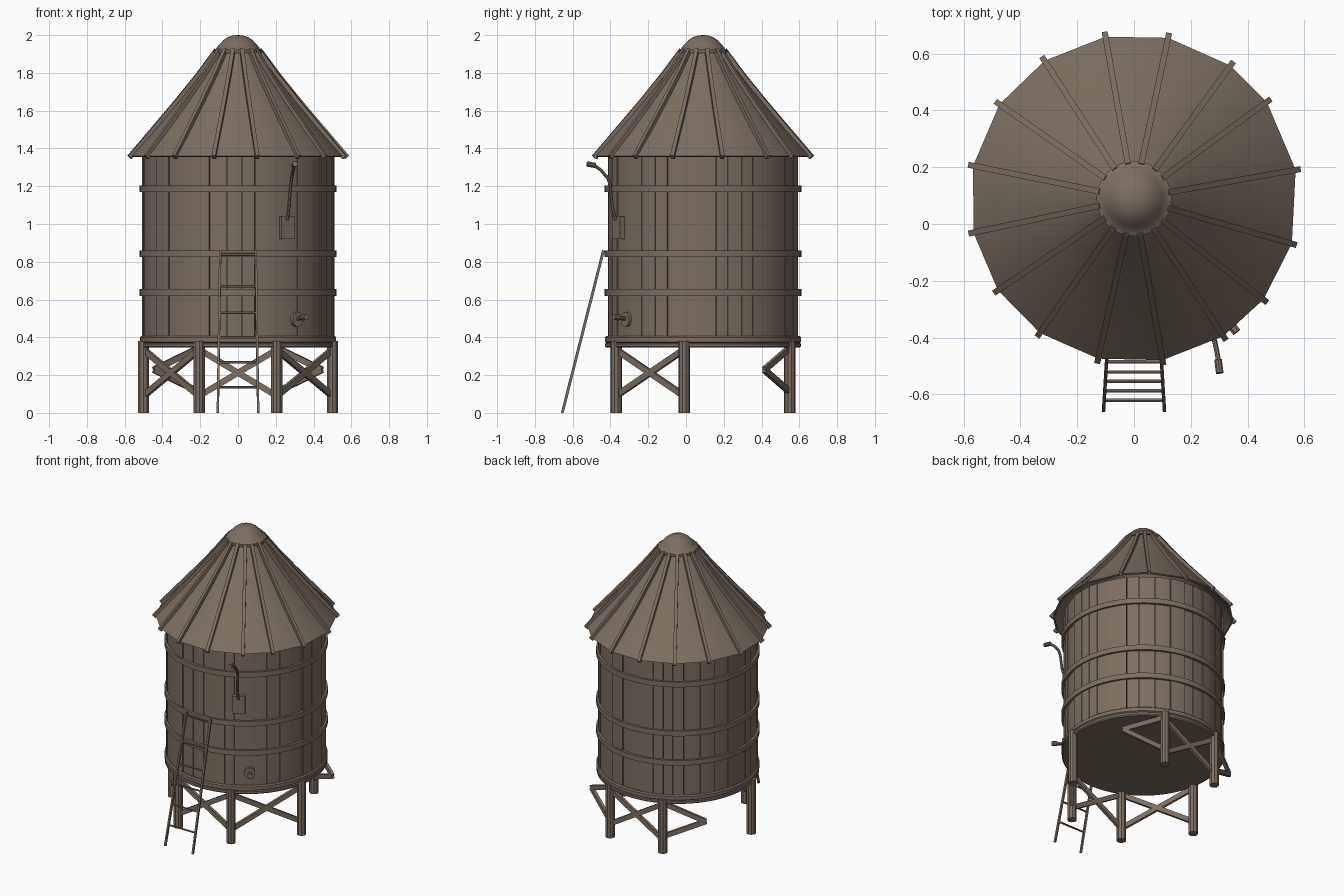
import bpy, bmesh, math, random
from mathutils import Vector

if "Cube" in bpy.data.objects:
    bpy.data.objects.remove(bpy.data.objects["Cube"])
random.seed(4)
CY = 0.09  # tank axis in y

wood = bpy.data.materials.new("weathered brown")
wood.diffuse_color = (0.205, 0.157, 0.117, 1)
wood.use_nodes = True
wood.node_tree.nodes["Principled BSDF"].inputs["Base Color"].default_value = wood.diffuse_color


def finish(bm, name, smooth=True):
    bmesh.ops.recalc_face_normals(bm, faces=bm.faces)
    me = bpy.data.meshes.new(name)
    bm.to_mesh(me)
    bm.free()
    ob = bpy.data.objects.new(name, me)
    bpy.context.collection.objects.link(ob)
    me.materials.append(wood)
    if smooth:
        bpy.ops.object.select_all(action='DESELECT')
        ob.select_set(True)
        bpy.context.view_layer.objects.active = ob
        bpy.ops.object.shade_smooth_by_angle(angle=math.radians(35))
    return ob


def polar(r, a, z):
    return Vector((r * math.cos(a), CY + r * math.sin(a), z))


def lathe(name, profile, angles, closed=False):
    """Revolve (r, z) points about the tank axis; r = 0 makes a pole."""
    bm = bmesh.new()
    rings = []
    for r, z in profile:
        if r == 0:
            rings.append([bm.verts.new((0, CY, z))] * len(angles))
        else:
            rings.append([bm.verts.new(polar(r, a, z)) for a in angles])
    pairs = list(zip(rings, rings[1:])) + ([(rings[-1], rings[0])] if closed else [])
    n = len(angles)
    for p, q in pairs:
        for i in range(n):
            j = (i + 1) % n
            vs = list(dict.fromkeys([p[i], p[j], q[j], q[i]]))
            bm.faces.new(vs)
    return finish(bm, name)


def sweep(bm, pts, w, h, sides=4, hint=Vector((0, 0, 1))):
    """Sweep a box (sides=4) or round section along a path."""
    pts = [Vector(p) for p in pts]
    rings = []
    for i, p in enumerate(pts):
        d = (pts[min(i + 1, len(pts) - 1)] - pts[max(i - 1, 0)]).normalized()
        s = d.cross(hint).normalized()
        u = s.cross(d)
        k = math.sqrt(2) if sides == 4 else 1
        ring = []
        for j in range(sides):
            a = 2 * math.pi * (j + 0.5) / sides
            ring.append(bm.verts.new(p + s * (k * w / 2 * math.cos(a)) + u * (k * h / 2 * math.sin(a))))
        rings.append(ring)
    for p, q in zip(rings, rings[1:]):
        for j in range(sides):
            bm.faces.new((p[j], p[(j + 1) % sides], q[(j + 1) % sides], q[j]))
    bm.faces.new(rings[0][::-1])
    bm.faces.new(rings[-1])


full = [2 * math.pi * i / 64 for i in range(64)]

# platform under the tank
lathe("platform", [(0, .345), (.51, .345), (.518, .352), (.518, .366), (.511, .37),
                   (.52, .376), (.52, .40), (.512, .407), (0, .407)], full)

# tank: inner drum plus uneven staves
lathe("tank_core", [(0, .40), (.494, .40), (.494, 1.37), (0, 1.37)], full)
bm = bmesh.new()
widths = [random.uniform(.7, 1.35) for _ in range(38)]
a, total = 0.0, sum(widths)
for w in widths:
    da = w / total * 2 * math.pi
    r = random.uniform(.502, .512)
    cols = []
    for k in range(4):
        t = a + .0025 + (da - .005) * k / 3
        cols.append([bm.verts.new(polar(rr, t, z)) for rr, z in
                     ((.49, .40), (r, .40), (r, 1.37), (.49, 1.37))])
    for c, d in zip(cols, cols[1:]):
        for i in range(4):
            bm.faces.new((c[i], d[i], d[(i + 1) % 4], c[(i + 1) % 4]))
    bm.faces.new(cols[0])
    bm.faces.new(cols[-1][::-1])
    a += da
finish(bm, "tank_staves")

# hoops
for name, z in (("lower", .637), ("middle", .843), ("upper", 1.187)):
    lathe(name + "_hoop", [(.49, z - .018), (.521, z - .018), (.521, z + .018), (.49, z + .018)],
          full, closed=True)

# roof: sixteen uneven corners, a rib on each
corners = [math.radians(d) for d in (10, 36, 54, 78, 100, 123, 145, 168.5, 192, 214, 235, 257.4,
                                     280, 303, 322, 344)]
slope = [(.578, 1.36), (.45, 1.50), (.325, 1.645), (.21, 1.785), (.112, 1.915)]
lathe("roof", slope + [(r - .012, z - .004) for r, z in slope[::-1]], corners, closed=True)
bm = bmesh.new()
for c in corners:
    path = [(.582, 1.348)] + slope[1:]
    sweep(bm, [polar(r + .004, c, z + .005) for r, z in path], .021, .026)
finish(bm, "roof_ribs")

# roof cap
lathe("roof_cap", [(0, 1.905), (.132, 1.905), (.132, 1.922), (.117, 1.928), (.10, 1.95), (.078, 1.973),
                   (.055, 1.989), (.028, 1.998), (0, 2.0)], full[::2])

# legs and cross braces
feet = [(-.205, .55), (-.5, -.01), (-.205, -.37), (.205, -.37), (.5, -.01), (.205, .55)]
bm = bmesh.new()
for x, y in feet:
    sweep(bm, [(x, y, 0), (x, y, .38)], .062, .062, 10, Vector((0, 1, 0)))
finish(bm, "legs")
bm = bmesh.new()
for i, j in ((1, 2), (2, 3), (3, 4), (5, 0)):
    p, q = feet[i], feet[j]
    sweep(bm, [(*p, .335), (*q, .09)], .02, .032)
    sweep(bm, [(*p, .09), (*q, .335)], .02, .032)
for s in (-1, 1):  # short braces meeting in a point beside the back legs
    for z in (.345, .11):
        sweep(bm, [(s * .205, .55, z), (s * .445, .415, .228)], .02, .032)
finish(bm, "cross_braces")

# ladder
bm = bmesh.new()
foot, top = Vector((.107, -.655, 0)), Vector((.094, -.437, .86))
for s in (-1, 1):
    m = Vector((s, 1, 1))
    sweep(bm, [foot * m, top * m], .012, .014)
for z in (.135, .268, .40, .53, .67, .84):
    p = foot.lerp(top, z / .86)
    sweep(bm, [(-p.x, p.y, z), (p.x, p.y, z)], .013, .013, 6)
finish(bm, "ladder")

# wall box with bent pipe and nozzle
a = math.radians(-60)
out = Vector((math.cos(a), math.sin(a), 0))
bm = bmesh.new()
sweep(bm, [polar(.518, a, .92), polar(.518, a, 1.04)], .08, .028, hint=out)
finish(bm, "wall_box")
bm = bmesh.new()
sweep(bm, [(.262, -.372, 1.02), (.27, -.392, 1.10), (.278, -.40, 1.20), (.284, -.412, 1.24),
           (.292, -.45, 1.285), (.298, -.485, 1.31)], .018, .018, 8, Vector((1, 0, 0)))
sweep(bm, [(.296, -.478, 1.31), (.302, -.525, 1.318)], .028, .028, 10)
finish(bm, "bent_pipe")

# tap: round flange, stem and spout
a = math.radians(-52.5)
bm = bmesh.new()
sweep(bm, [polar(.495, a, .495), polar(.522, a, .495)], .072, .08, 12)
sweep(bm, [polar(.51, a, .498), polar(.57, a, .505)], .022, .022, 8)
sweep(bm, [polar(.562, a, .505), polar(.594, a, .508)], .033, .033, 8)
finish(bm, "tap")
